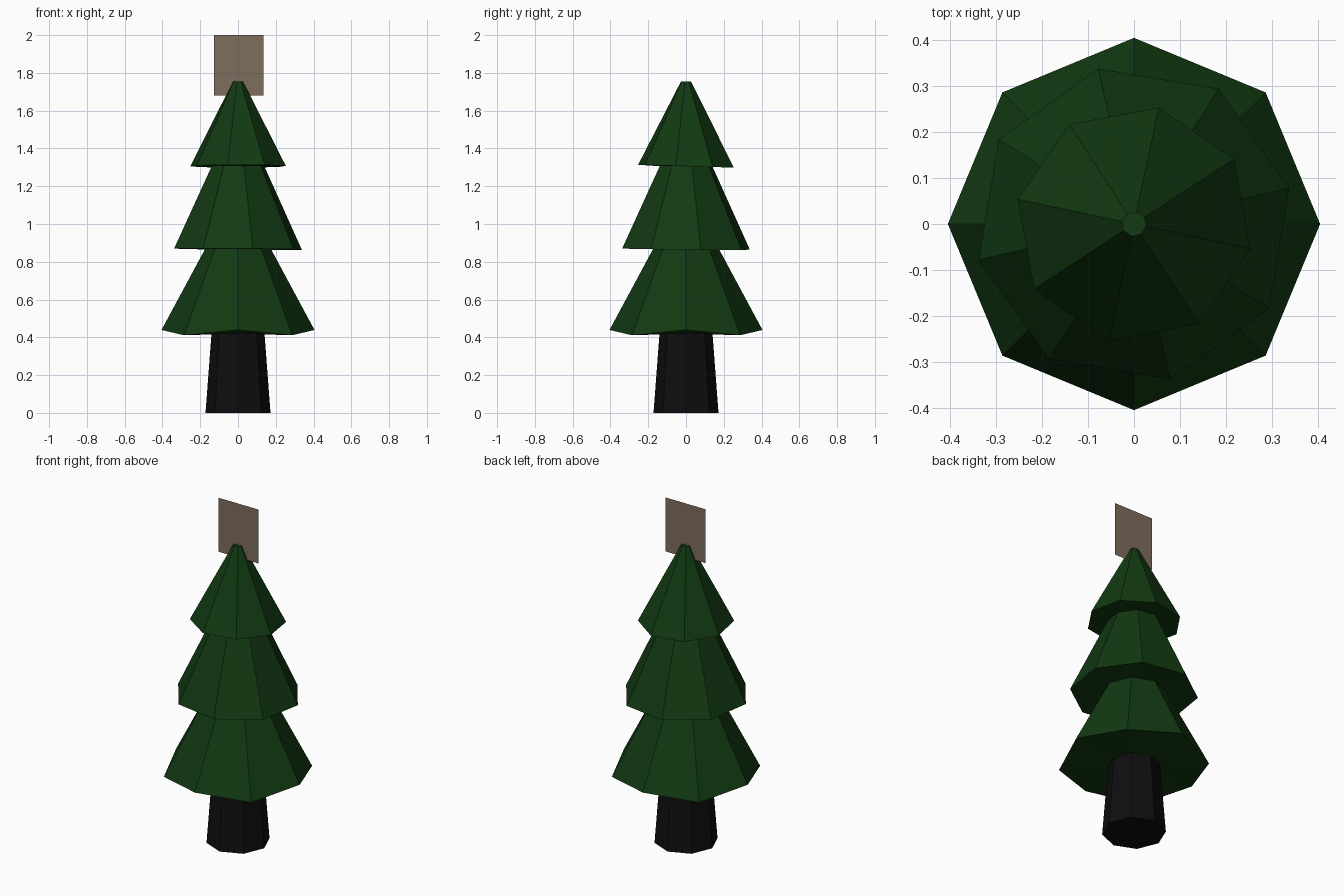
import bpy, bmesh
from math import cos, sin, radians

if "Cube" in bpy.data.objects:
    bpy.data.objects.remove(bpy.data.objects["Cube"])


def material(name, rgb):
    m = bpy.data.materials.new(name)
    m.diffuse_color = (*rgb, 1)
    m.use_nodes = True
    m.node_tree.nodes["Principled BSDF"].inputs["Base Color"].default_value = m.diffuse_color
    return m


green = material("pine green", (0.006, 0.042, 0.006))
bark = material("dark bark", (0.0045, 0.0045, 0.005))
tan = material("dull brown", (0.215, 0.155, 0.112))


def add_object(name, bm, mat):
    me = bpy.data.meshes.new(name)
    bm.to_mesh(me)
    bm.free()
    me.materials.append(mat)
    ob = bpy.data.objects.new(name, me)
    bpy.context.collection.objects.link(ob)
    return ob


def octagon_loft(name, mat, rings, turn=0, zig=0, tilt=(0, 0)):
    """Loft octagonal rings (radius, z); the rim (ring 1) may zigzag or tilt."""
    bm = bmesh.new()
    loops = []
    for r, z in rings:
        loop = []
        for k in range(8):
            a = radians(turn + 45 * k)
            x, y = r * cos(a), r * sin(a)
            dz = 0
            if len(loops) == 1:
                dz = (zig if k % 2 == 0 else -zig) + tilt[0] * x + tilt[1] * y
            loop.append(bm.verts.new((x, y, z + dz)))
        loops.append(loop)
    for lo, hi in zip(loops, loops[1:]):
        for k in range(8):
            j = (k + 1) % 8
            bm.faces.new((lo[k], lo[j], hi[j], hi[k]))
    bm.faces.new(loops[0][::-1])
    bm.faces.new(loops[-1])
    bmesh.ops.recalc_face_normals(bm, faces=bm.faces)
    return add_object(name, bm, mat)


# Trunk
octagon_loft("trunk", bark, [(0.172, 0), (0.14, 0.424)])

# Three foliage tiers: underside ring, rim, top
octagon_loft("lower_foliage", green,
             [(0.14, 0.42), (0.405, 0.425), (0.172, 0.872)], 0, zig=0.014)
octagon_loft("middle_foliage", green,
             [(0.17, 0.868), (0.347, 0.867), (0.142, 1.308)], 13, tilt=(-0.008, -0.01))
octagon_loft("upper_foliage", green,
             [(0.14, 1.306), (0.259, 1.306), (0.027, 1.755)], -12, tilt=(0, -0.03))

# Flat upright card at the tip
bm = bmesh.new()
bm.faces.new([bm.verts.new(p) for p in
              ((-0.127, 0, 1.68), (0.135, 0, 1.68), (0.135, 0, 2.0), (-0.127, 0, 2.0))])
add_object("top_card", bm, tan)
